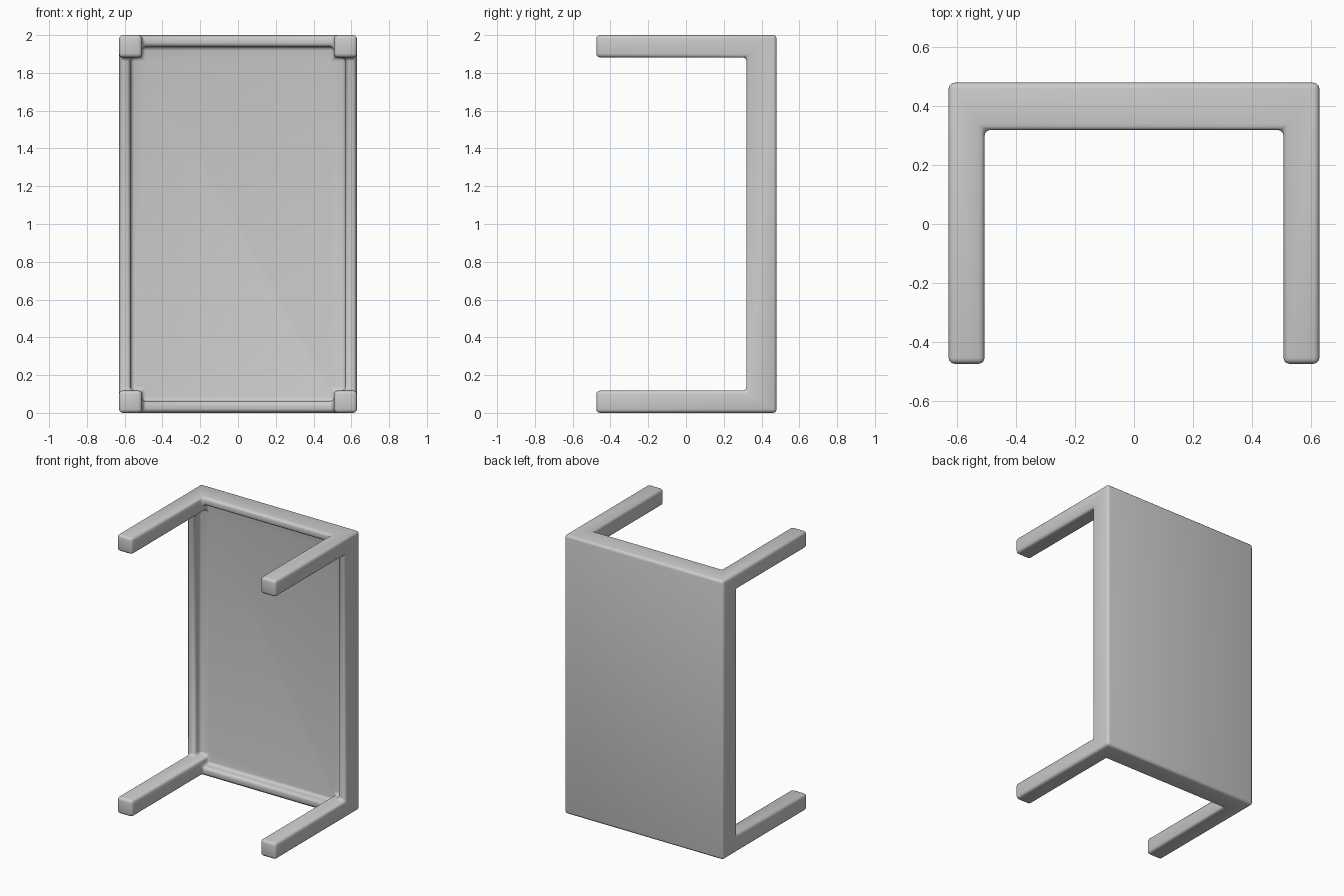
import bpy, bmesh
from mathutils import Vector

if "Cube" in bpy.data.objects:
    bpy.data.objects.remove(bpy.data.objects["Cube"])

# Main dimensions
HALF_W, HEIGHT = 0.63, 2.0
RIM, LEG_W, LEG_H = 0.062, 0.122, 0.118
BACK_Y, PANEL_Y, RIM_Y, LEG_Y = 0.48, 0.385, 0.32, -0.475

grey = bpy.data.materials.new("plain_grey")
grey.diffuse_color = (0.6, 0.6, 0.6, 1)
grey.use_nodes = True
grey.node_tree.nodes["Principled BSDF"].inputs["Base Color"].default_value = grey.diffuse_color

bm = bmesh.new()

# Tabletop slab, standing on its edge
bmesh.ops.create_cube(bm, size=1)
for v in bm.verts:
    v.co = Vector((v.co.x * 2 * HALF_W,
                   BACK_Y if v.co.y > 0 else PANEL_Y,
                   (v.co.z + 0.5) * HEIGHT))

# Cut lines for the rim and the legs
for axis, lo, hi, leg in ((Vector((1, 0, 0)), -HALF_W, HALF_W, LEG_W),
                          (Vector((0, 0, 1)), 0, HEIGHT, LEG_H)):
    for p in (lo + RIM, lo + leg, hi - leg, hi - RIM):
        bmesh.ops.bisect_plane(bm, geom=bm.verts[:] + bm.edges[:] + bm.faces[:],
                               plane_co=axis * p, plane_no=axis)


def edge_distance(face):
    c = face.calc_center_median()
    return HALF_W - abs(c.x), HEIGHT / 2 - abs(c.z - HEIGHT / 2)


def is_leg(face):
    dx, dz = edge_distance(face)
    return dx < LEG_W and dz < LEG_H


def is_rim(face):
    return is_leg(face) or min(edge_distance(face)) < RIM


def raise_faces(rule, y_from, y_to):
    bm.normal_update()
    faces = [f for f in bm.faces if f.normal.y < -0.9
             and abs(f.calc_center_median().y - y_from) < 1e-4 and rule(f)]
    new = bmesh.ops.extrude_face_region(bm, geom=faces)["geom"]
    for v in new:
        if isinstance(v, bmesh.types.BMVert):
            v.co.y = y_to
    bmesh.ops.delete(bm, geom=[f for f in faces if f.is_valid], context='FACES')


# Raised rim around the underside, then the four corner legs
raise_faces(is_rim, PANEL_Y, RIM_Y)
raise_faces(is_leg, RIM_Y, LEG_Y)
bmesh.ops.dissolve_limit(bm, angle_limit=0.01, verts=bm.verts[:], edges=bm.edges[:])
bmesh.ops.recalc_face_normals(bm, faces=bm.faces[:])

mesh = bpy.data.meshes.new("table")
bm.to_mesh(mesh)
bm.free()
mesh.materials.append(grey)
table = bpy.data.objects.new("table", mesh)
bpy.context.collection.objects.link(table)

# Softly rounded edges
bevel = table.modifiers.new("rounded_edges", 'BEVEL')
bevel.width = 0.02
bevel.segments = 3
bevel.limit_method = 'ANGLE'
bpy.context.view_layer.objects.active = table
table.select_set(True)
bpy.ops.object.modifier_apply(modifier=bevel.name)
bpy.ops.object.shade_smooth_by_angle(angle=0.7)
